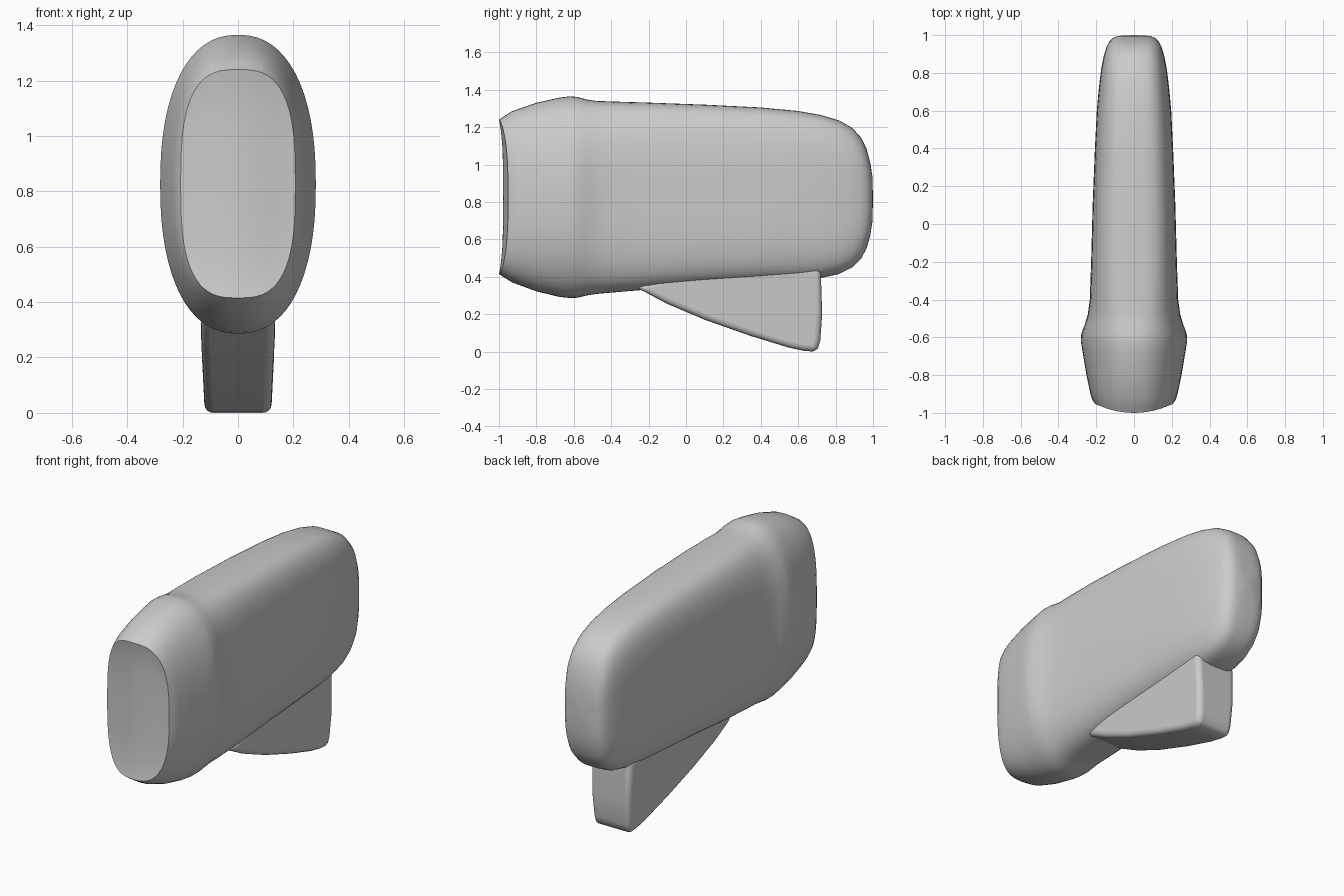
import bpy, bmesh, math

cube = bpy.data.objects.get("Cube")
if cube:
    bpy.data.objects.remove(cube)

grey = bpy.data.materials.new("plain grey")
grey.use_nodes = True
grey.diffuse_color = (0.6, 0.6, 0.6, 1)
grey.node_tree.nodes["Principled BSDF"].inputs["Base Color"].default_value = (0.6, 0.6, 0.6, 1)

SEGMENTS = 64


def make_object(name, bm):
    bmesh.ops.recalc_face_normals(bm, faces=bm.faces)
    mesh = bpy.data.meshes.new(name)
    bm.to_mesh(mesh)
    bm.free()
    obj = bpy.data.objects.new(name, mesh)
    bpy.context.collection.objects.link(obj)
    mesh.materials.append(grey)
    return obj


def smooth(obj, degrees):
    bpy.ops.object.select_all(action='DESELECT')
    obj.select_set(True)
    bpy.context.view_layer.objects.active = obj
    bpy.ops.object.shade_smooth_by_angle(angle=math.radians(degrees))


def rounded(half_width, low, high, power):
    """Rounded-rectangle (superellipse) outline as x, z pairs."""
    points = []
    for i in range(SEGMENTS):
        a = 2 * math.pi * i / SEGMENTS
        c, s = math.cos(a), math.sin(a)
        x = math.copysign(abs(c) ** (2 / power), c) * half_width
        z = math.copysign(abs(s) ** (2 / power), s) * (high - low) / 2
        points.append((x, z + (high + low) / 2))
    return points


def bow(x):
    """Curve of the nose across its width."""
    return 0.05 * min(1, abs(x) / 0.21) ** 2


# Body sections: y, half width, bottom, top, squareness
sections = [
    (-0.97, 0.222, 0.395, 1.26, 2.7), (-0.93, 0.231, 0.37, 1.285, 2.6),
    (-0.8, 0.252, 0.322, 1.33, 2.4), (-0.68, 0.272, 0.293, 1.357, 2.3),
    (-0.62, 0.281, 0.286, 1.365, 2.3), (-0.58, 0.279, 0.288, 1.361, 2.35),
    (-0.53, 0.26, 0.3, 1.347, 2.6), (-0.48, 0.245, 0.308, 1.34, 2.8),
    (-0.4, 0.234, 0.315, 1.337, 3.1), (-0.2, 0.227, 0.332, 1.331, 3.4),
    (0.1, 0.219, 0.358, 1.32, 3.5), (0.4, 0.207, 0.373, 1.305, 3.5),
    (0.6, 0.197, 0.382, 1.286, 3.5), (0.72, 0.186, 0.393, 1.265, 3.5),
    (0.82, 0.174, 0.415, 1.235, 3.5), (0.89, 0.16, 0.45, 1.195, 3.5),
    (0.935, 0.147, 0.495, 1.145, 3.5), (0.965, 0.132, 0.55, 1.085, 3.4),
    (0.985, 0.112, 0.62, 1.01, 3.3), (0.996, 0.085, 0.69, 0.94, 3.2),
]

bm = bmesh.new()
rings = []
# Dished nose panel, from its middle out to the rim
for scale in (0.15, 0.4, 0.65, 0.85, 0.94, 1):
    ring = []
    for x, z in rounded(0.207 * scale, 0.83 - 0.415 * scale, 0.83 + 0.41 * scale, 2.9):
        dish = 0.022 * (1 - scale ** 4)
        ring.append(bm.verts.new((x, -1 + bow(x) + dish, z)))
    rings.append(ring)
# Outer shell, with the nose bow fading out behind the rim
for y, width, low, high, power in sections:
    fade = max(0, min(1, (-0.8 - y) / 0.2))
    rings.append([bm.verts.new((x, y + bow(x) * fade, z))
                  for x, z in rounded(width, low, high, power)])
for a, b in zip(rings, rings[1:]):
    for i in range(SEGMENTS):
        j = (i + 1) % SEGMENTS
        bm.faces.new((a[i], a[j], b[j], b[i]))
bm.faces.new(rings[0])
# Close the back with a slightly domed cap
tip = bm.verts.new((0, 1, 0.815))
for i in range(SEGMENTS):
    bm.faces.new((rings[-1][i], rings[-1][(i + 1) % SEGMENTS], tip))
body = make_object("body", bm)
smooth(body, 50)

# Wedge grip under the rear: side profile, narrower towards the bottom
profile = [(-0.27, 0.345), (-0.1, 0.255), (0.1, 0.17), (0.35, 0.082), (0.55, 0.021),
           (0.63, 0.004), (0.68, 0), (0.705, 0.015), (0.718, 0.06),
           (0.728, 0.2), (0.72, 0.45), (0.1, 0.45)]
bm = bmesh.new()
sides = []
for sign in (-1, 1):
    sides.append([bm.verts.new((sign * (0.12 + 0.05 * min(z, 0.3)), y, z)) for y, z in profile])
    bm.faces.new(sides[-1])
for i in range(len(profile)):
    j = (i + 1) % len(profile)
    bm.faces.new((sides[0][i], sides[0][j], sides[1][j], sides[1][i]))
grip = make_object("wedge_grip", bm)
bevel = grip.modifiers.new("soft edges", 'BEVEL')
bevel.width = 0.03
bevel.segments = 4
bevel.limit_method = 'ANGLE'
bevel.angle_limit = math.radians(50)
smooth(grip, 60)
